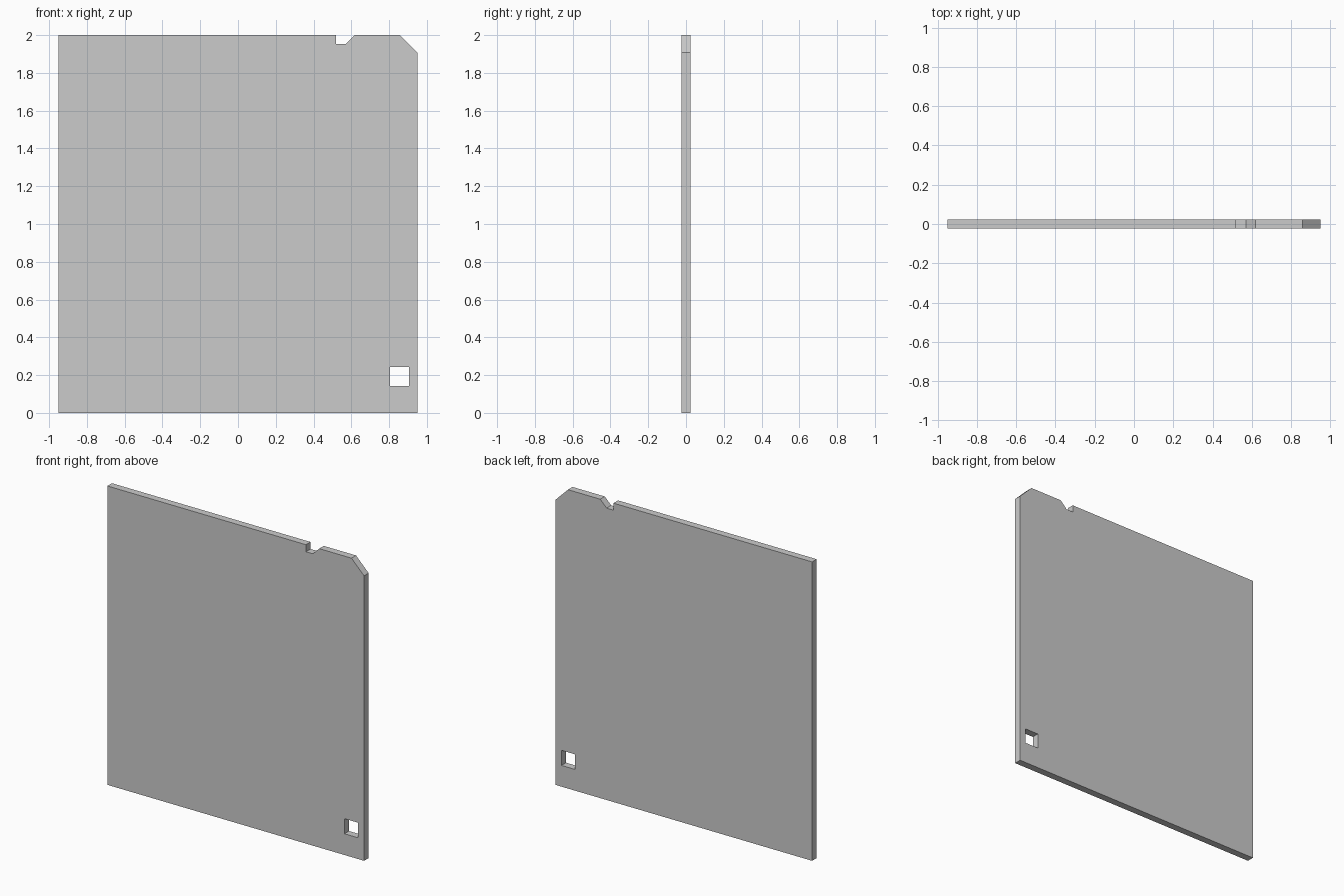
import bpy, bmesh

if "Cube" in bpy.data.objects:
    bpy.data.objects.remove(bpy.data.objects["Cube"])

HALF_T = 0.024  # half the plate thickness

# Plate outline (x, z): top edge notch and one clipped corner
outline = [(-0.95, 0), (0.95, 0), (0.95, 1.907), (0.857, 2), (0.618, 2),
           (0.571, 1.953), (0.52, 1.953), (0.52, 2), (-0.95, 2)]
# Square through-hole near the lower right corner
hole = [(0.805, 0.142), (0.905, 0.142), (0.905, 0.243), (0.805, 0.243)]

bm = bmesh.new()


def add_loop(points):
    verts = [bm.verts.new((x, -HALF_T, z)) for x, z in points]
    return [bm.edges.new((v, verts[(i + 1) % len(verts)]))
            for i, v in enumerate(verts)]


# Fill between the loops, then extrude through the thickness
edges = add_loop(outline) + add_loop(hole)
bmesh.ops.triangle_fill(bm, use_beauty=True, use_dissolve=False,
                        edges=edges, normal=(0, -1, 0))
extruded = bmesh.ops.extrude_face_region(bm, geom=bm.faces[:],
                                         use_keep_orig=True)
moved = [g for g in extruded["geom"] if isinstance(g, bmesh.types.BMVert)]
bmesh.ops.translate(bm, verts=moved, vec=(0, 2 * HALF_T, 0))
bmesh.ops.recalc_face_normals(bm, faces=bm.faces[:])

mesh = bpy.data.meshes.new("notched_plate")
bm.to_mesh(mesh)
bm.free()
plate = bpy.data.objects.new("notched_plate", mesh)
bpy.context.collection.objects.link(plate)
